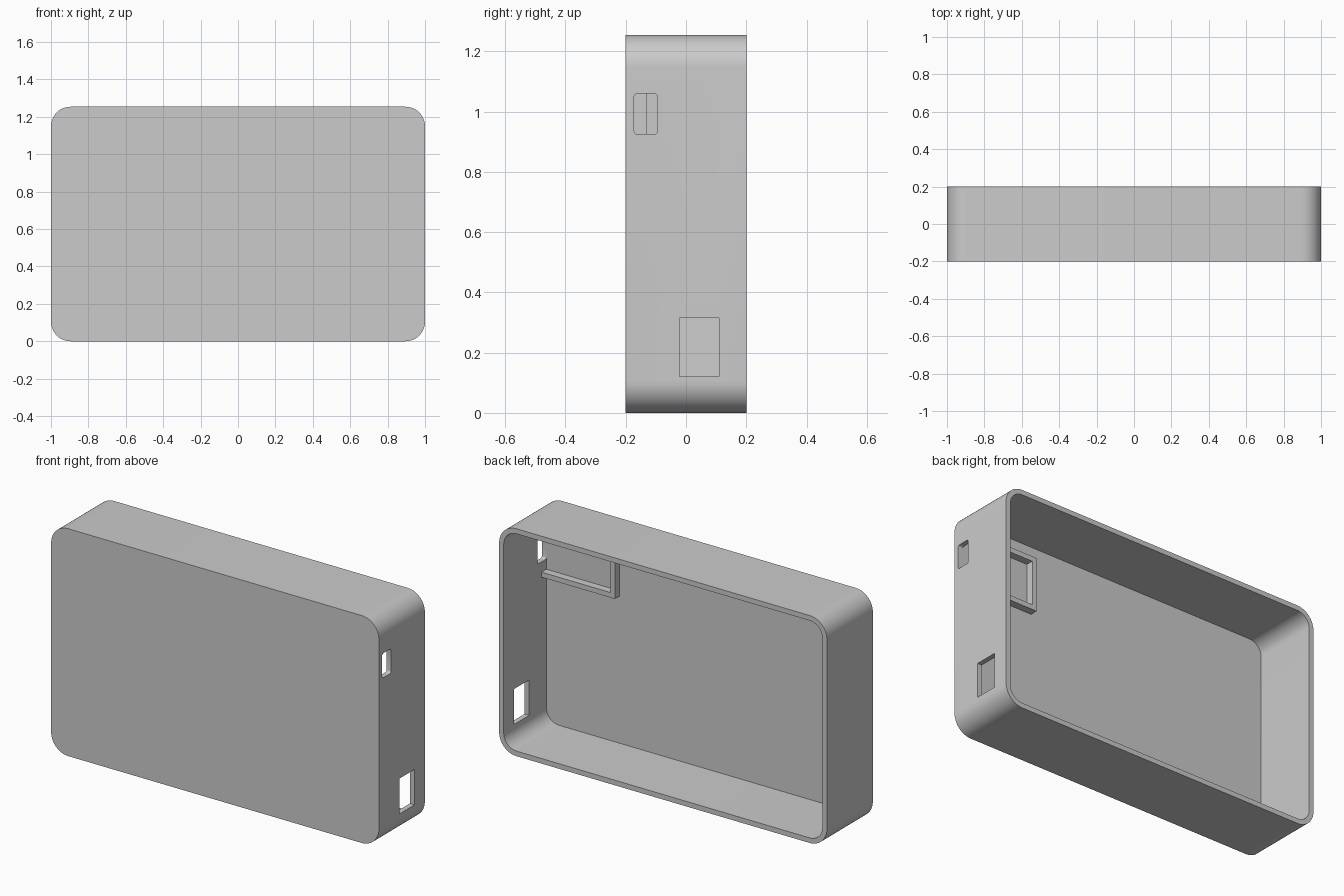
import bpy, bmesh, math
from mathutils import Vector

cube = bpy.data.objects.get("Cube")
if cube:
    bpy.data.objects.remove(cube)

W, D, H = 2.0, 0.4, 1.254      # outer size
T, R = 0.028, 0.105            # wall thickness, outer corner radius
MID = Vector((0, 0, H / 2))

grey = bpy.data.materials.new("light grey plastic")
grey.use_nodes = True
GREY = (0.6, 0.6, 0.6, 1)
grey.diffuse_color = GREY
grey.node_tree.nodes["Principled BSDF"].inputs["Base Color"].default_value = GREY


def rounded_slab(name, size, centre, axis, radius=0, segments=12):
    """Box whose edges running along the given axis are rounded."""
    bm = bmesh.new()
    bmesh.ops.create_cube(bm, size=1)
    bmesh.ops.scale(bm, vec=size, verts=bm.verts)
    if radius:
        edges = [e for e in bm.edges
                 if abs((e.verts[0].co - e.verts[1].co).normalized()[axis]) > 0.9]
        bmesh.ops.bevel(bm, geom=edges, offset=radius, segments=segments,
                        profile=0.5, affect='EDGES')
    bmesh.ops.translate(bm, vec=centre, verts=bm.verts)
    mesh = bpy.data.meshes.new(name)
    bm.to_mesh(mesh)
    bm.free()
    mesh.materials.append(grey)
    obj = bpy.data.objects.new(name, mesh)
    bpy.context.collection.objects.link(obj)
    return obj


def cut(target, cutter):
    mod = target.modifiers.new(cutter.name, 'BOOLEAN')
    mod.operation = 'DIFFERENCE'
    mod.solver = 'EXACT'
    mod.object = cutter
    bpy.context.view_layer.objects.active = target
    bpy.ops.object.modifier_apply(modifier=mod.name)
    bpy.data.objects.remove(cutter)


def side_port(name, y0, y1, z0, z1, radius):
    return rounded_slab(name, (0.1, y1 - y0, z1 - z0),
                        (W / 2, (y0 + y1) / 2, (z0 + z1) / 2), 0, radius, 4)


# Tray shell, open at the back
shell = rounded_slab("case_shell", (W, D, H), MID, 1, R)
cavity = rounded_slab("cavity_cutter", (W - 2 * T, D, H - 2 * T),
                      MID + Vector((0, T, 0)), 1, R - T)
cut(shell, cavity)

# Two ports through the left side wall
cut(shell, side_port("upper_port_cutter", -D / 2 + T, -0.095, 0.925, 1.06, 0.01))
cut(shell, side_port("lower_port_cutter", -0.022, 0.11, 0.12, 0.315, 0))

bpy.ops.object.select_all(action='DESELECT')
shell.select_set(True)
bpy.context.view_layer.objects.active = shell
bpy.ops.object.shade_smooth_by_angle(angle=math.radians(30))

# U-shaped board cradle on the floor beside the upper port
X0, X1, Z0, Z1 = 0.525, W / 2 - T, 0.84, 1.145
FLOOR, TOP = -D / 2 + T, -0.13
cradle = rounded_slab("board_cradle", (X1 - X0, TOP - FLOOR, Z1 - Z0),
                      ((X0 + X1) / 2, (FLOOR + TOP) / 2, (Z0 + Z1) / 2), 1)
pocket = rounded_slab("cradle_cutter", (X1 - X0, D, Z1 - Z0 - 2 * T),
                      ((X0 + X1) / 2 + T, 0, (Z0 + Z1) / 2), 1)
cut(cradle, pocket)
